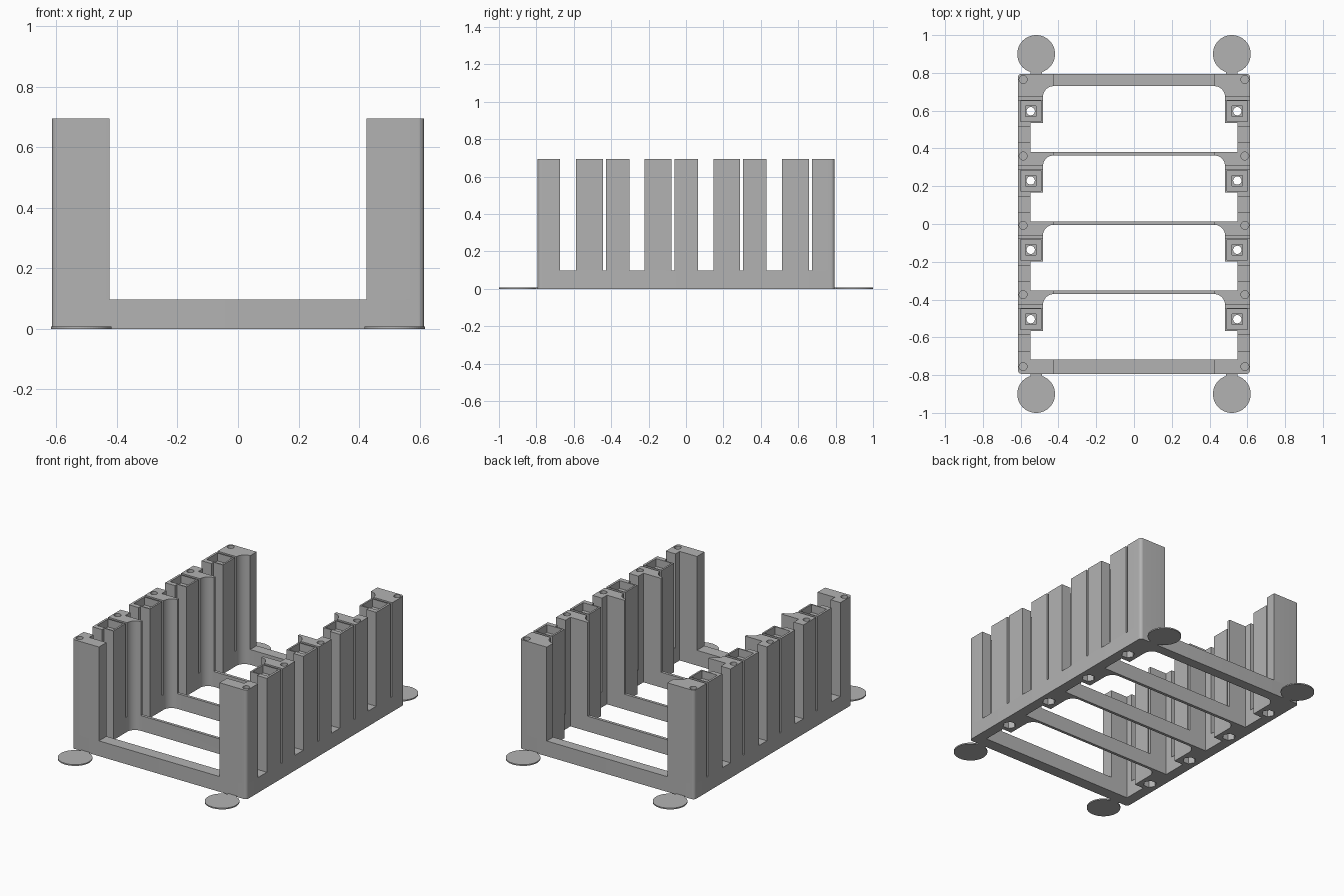
import bpy, bmesh, math

if "Cube" in bpy.data.objects:
    bpy.data.objects.remove(bpy.data.objects["Cube"], do_unlink=True)

grey = bpy.data.materials.new("plain grey")
grey.use_nodes = True
GREY = (0.45, 0.45, 0.45, 1)
grey.diffuse_color = GREY
grey.node_tree.nodes["Principled BSDF"].inputs["Base Color"].default_value = GREY

W, BACK, FRONT = 0.615, 0.795, -0.793     # outer footprint
BASE, TOP = 0.097, 0.695                  # heights
RAIL, POD, WING = 0.547, 0.482, 0.425     # inner x of rail, tower, wing
PITCH = 0.367
OUT_R = 0.02


def prisms(name, parts):
    """Extrude each (outline, z0, z1) into one mesh object."""
    bm = bmesh.new()
    for outline, z0, z1 in parts:
        face = bm.faces.new([bm.verts.new((x, y, z0)) for x, y in outline])
        ext = bmesh.ops.extrude_face_region(bm, geom=[face])["geom"]
        for v in ext:
            if isinstance(v, bmesh.types.BMVert):
                v.co.z = z1
    bmesh.ops.recalc_face_normals(bm, faces=bm.faces)
    me = bpy.data.meshes.new(name)
    bm.to_mesh(me)
    bm.free()
    me.materials.append(grey)
    ob = bpy.data.objects.new(name, me)
    bpy.context.collection.objects.link(ob)
    return ob


def cut(ob, parts):
    """Subtract prisms from an object and bake the result."""
    tool = prisms("cutter", parts)
    tool.hide_render = True
    mod = ob.modifiers.new("cut", "BOOLEAN")
    mod.operation, mod.solver, mod.object = "DIFFERENCE", "EXACT", tool
    dg = bpy.context.evaluated_depsgraph_get()
    baked = bpy.data.meshes.new_from_object(ob.evaluated_get(dg))
    ob.modifiers.clear()
    ob.data = baked
    bpy.data.objects.remove(tool, do_unlink=True)


def smooth(ob):
    bpy.ops.object.select_all(action="DESELECT")
    ob.select_set(True)
    bpy.context.view_layer.objects.active = ob
    bpy.ops.object.shade_smooth_by_angle(angle=math.radians(35))


def arc(cx, cy, r, a0, a1, n=8):
    angles = [math.radians(a0 + (a1 - a0) * i / n) for i in range(n + 1)]
    return [(cx + r * math.cos(a), cy + r * math.sin(a)) for a in angles]


def ring(cx, cy, r, n):
    return arc(cx, cy, r, 0, 360, n)[:-1]


def rect(x0, x1, y0, y1):
    return [(x0, y0), (x1, y0), (x1, y1), (x0, y1)]


def square(cx, cy, h):
    return rect(cx - h, cx + h, cy - h, cy + h)


def flip(pts, s):
    return [(x * s, y) for x, y in pts]


def fillet(y):
    """Inner rounded corner from tower line to the crossbar face at y."""
    return arc(WING, y - 0.057, 0.057, 0, 90)


bays = range(4)
cx = 0.547                                  # tower axis
tower_y = [0.597 - PITCH * k for k in bays]
bar_low = [0.73 - PITCH * k for k in bays]  # lower face of each crossbar
bay_low = [0.382, 0.014, -0.353, -0.717]    # lower end of each opening

# Base frame with four open bays
r = OUT_R
outline = (arc(W - r, BACK - r, r, 0, 90) + arc(r - W, BACK - r, r, 90, 180)
           + arc(r - W, FRONT + r, r, 180, 270) + arc(W - r, FRONT + r, r, 270, 360))
base = prisms("base_frame", [(outline, 0, BASE)])
openings = []
for k in bays:
    half = [(RAIL, bay_low[k]), (RAIL, tower_y[k] - 0.062),
            (POD, tower_y[k] - 0.062)] + fillet(bar_low[k])
    openings.append((half + flip(half[::-1], -1), -0.1, 0.2))
cut(base, openings)

# Nut recesses underneath and screw holes through the base
spots = [(s * cx, y) for s in (1, -1) for y in tower_y]
cut(base, [(ring(x, y, 0.04, 6), -0.1, 0.05) for x, y in spots])
cut(base, [(ring(x, y, 0.022, 24), -0.1, 0.2) for x, y in spots])
smooth(base)

# Hollow towers and slotted posts on both sides
for s, side in ((1, "left"), (-1, "right")):
    for k, y in enumerate(tower_y):
        shape = [(W, y - 0.084), (W, y + 0.06), (POD, y + 0.06),
                 (POD, y - 0.062), (RAIL, y - 0.062), (RAIL, y - 0.084)]
        tower = prisms(f"{side}_tower_{k + 1}", [(flip(shape, s), BASE, TOP)])
        cut(tower, [(square(s * cx, y, 0.054), TOP - 0.05, 1)])
        cut(tower, [(square(s * cx, y, 0.028), BASE + 0.05, 1)])
        cut(tower, [(ring(s * cx, y, 0.022, 24), 0, 1)])
        smooth(tower)

    # Rear post, three middle posts, front post
    for k in range(5):
        if k == 4:
            shape = ([(RAIL, -0.675), (RAIL, bay_low[3]), (WING, bay_low[3]), (WING, FRONT)]
                     + arc(W - r, FRONT + r, r, -90, 0) + [(W, -0.675)])
            hole = -0.755
        else:
            low = bar_low[k]
            shape = [(W, low - 0.057), (POD, low - 0.057)] + fillet(low)[1:]
            if k == 0:
                shape += [(WING, BACK)] + arc(W - r, BACK - r, r, 90, 0)
                hole = 0.765
            else:
                top = bay_low[k - 1]
                shape += [(WING, top), (RAIL, top), (RAIL, low + 0.068), (W, low + 0.068)]
                hole = low - 0.003
        post = prisms(f"{side}_post_{k + 1}", [(flip(shape, s), BASE, TOP)])
        cut(post, [(ring(s * 0.587, hole, 0.021, 24), TOP - 0.12, 1)])
        smooth(post)

# Thin anchor discs with their necks at the four corners
for s, side in ((1, "left"), (-1, "right")):
    for t, end in ((1, "rear"), (-1, "front")):
        prisms(f"{end}_{side}_pad", [(ring(s * 0.518, t * 0.9, 0.1, 64), 0, 0.008)])
        prisms(f"{end}_{side}_pad_neck",
               [(rect(s * 0.518 - 0.03, s * 0.518 + 0.03, *sorted((t * 0.79, t * 0.82))), 0, 0.006)])
